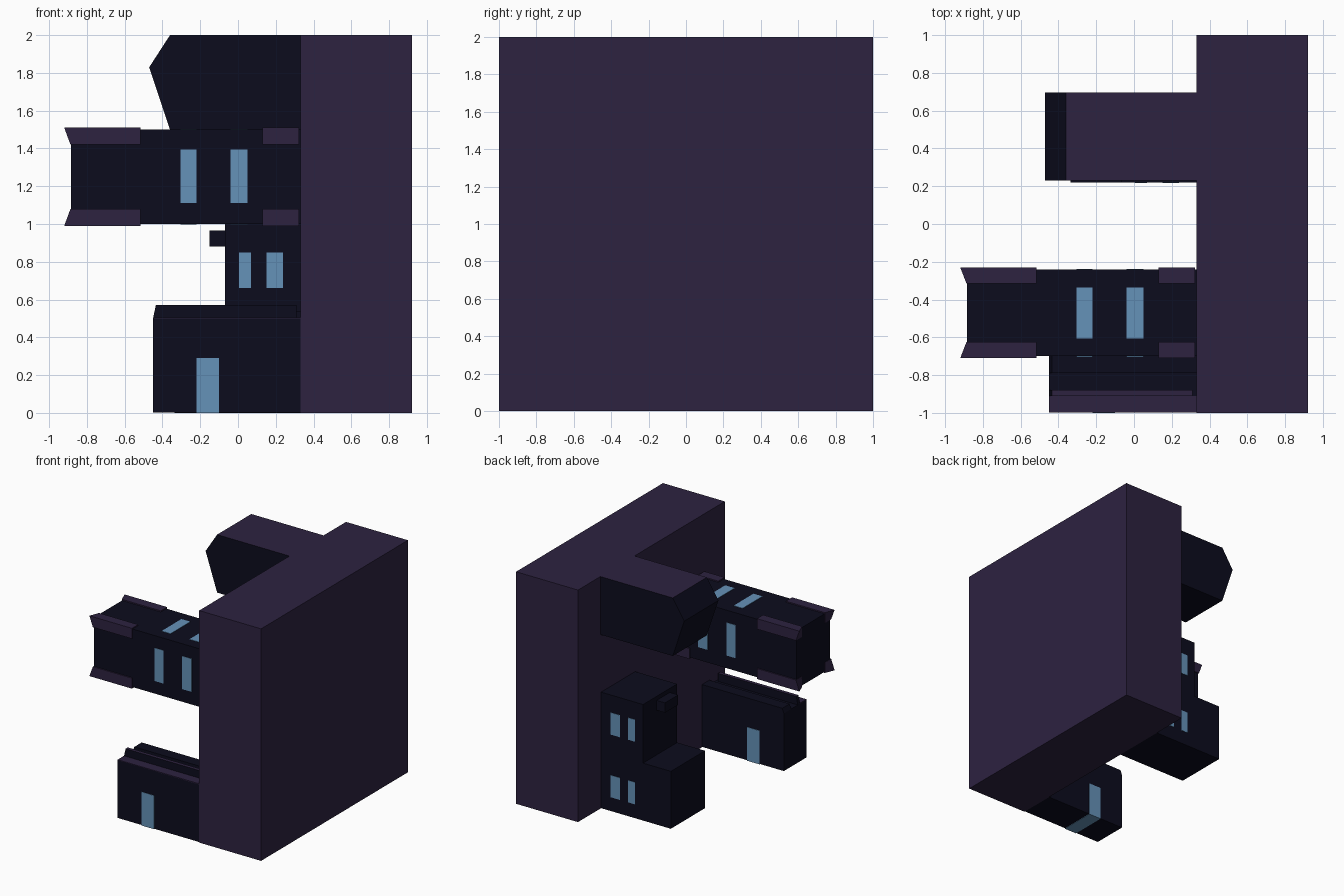
import bpy
import bmesh
from mathutils import Vector

cube = bpy.data.objects.get("Cube")
if cube:
    bpy.data.objects.remove(cube, do_unlink=True)


def material(name, rgb):
    m = bpy.data.materials.new(name)
    m.use_nodes = True
    m.diffuse_color = (*rgb, 1)
    m.node_tree.nodes["Principled BSDF"].inputs["Base Color"].default_value = (*rgb, 1)
    return m


NAVY = material("dark navy", (0.0036, 0.0036, 0.0125))
PURPLE = material("dusk purple", (0.026, 0.016, 0.051))
BLUE = material("window blue", (0.13, 0.287, 0.479))


def finish(name, bm, *mats):
    bmesh.ops.recalc_face_normals(bm, faces=bm.faces)
    mesh = bpy.data.meshes.new(name)
    for m in mats:
        mesh.materials.append(m)
    bm.to_mesh(mesh)
    bm.free()
    obj = bpy.data.objects.new(name, mesh)
    bpy.context.collection.objects.link(obj)
    return obj


def box(name, x, y, z, mat):
    bm = bmesh.new()
    bmesh.ops.create_cube(bm, size=1)
    for v in bm.verts:
        v.co = Vector([r[0] if c < 0 else r[1] for c, r in zip(v.co, (x, y, z))])
    return finish(name, bm, mat)


def prism(name, profile, y, *mats):
    """Extrude an x-z profile along y; level top faces take the second colour."""
    bm = bmesh.new()
    face = bm.faces.new([bm.verts.new((px, y[0], pz)) for px, pz in profile])
    ext = bmesh.ops.extrude_face_region(bm, geom=[face])["geom"]
    for v in ext:
        if isinstance(v, bmesh.types.BMVert):
            v.co.y = y[1]
    bmesh.ops.recalc_face_normals(bm, faces=bm.faces)
    if len(mats) > 1:
        for f in bm.faces:
            f.material_index = int(f.normal.z > 0.9)
    return finish(name, bm, *mats)


# Main slab
WALL = 0.33
box("main_slab", (WALL, 0.92), (-1, 1), (0, 2), PURPLE)

# Upper beam with pointed end
prism("upper_beam", [(WALL, 1.5), (-0.36, 1.5), (-0.47, 1.83), (-0.36, 2), (WALL, 2)],
      (0.23, 0.695), NAVY, PURPLE)

# Suspended walkway, with windows wrapping all four sides
CY, CZ = -0.47, 1.25
box("walkway", (-0.885, WALL), (CY - 0.23, CY + 0.23), (CZ - 0.25, CZ + 0.25), NAVY)
for i, x in enumerate([(-0.305, -0.22), (-0.04, 0.05)]):
    box(f"walkway_side_window_{i}", x, (CY - 0.233, CY + 0.233), (1.11, 1.395), BLUE)
    box(f"walkway_top_window_{i}", x, (CY - 0.135, CY + 0.135), (CZ - 0.253, CZ + 0.253), BLUE)


def corner_trim(name, sy, sz, x0, x1, flare):
    """Square corner rail whose outer edge reaches further at the free end."""
    bm = bmesh.new()
    bmesh.ops.create_cube(bm, size=1)
    for v in bm.verts:
        outer_y, outer_z = v.co.y > 0, v.co.z > 0
        x = x1 if v.co.x > 0 else x0 - (flare if outer_y and outer_z else 0)
        v.co = (x, CY + sy * (0.24 if outer_y else 0.155),
                CZ + sz * (0.26 if outer_z else 0.17))
    return finish(name, bm, PURPLE)


for sy, side in ((-1, "front"), (1, "back")):
    for sz, level in ((-1, "lower"), (1, "upper")):
        corner_trim(f"{side}_{level}_end_trim", sy, sz, -0.887, -0.515, 0.033)
        corner_trim(f"{side}_{level}_wall_trim", sy, sz, 0.13, 0.322, 0)

# Low front building with a roof ledge, parapets and a door through it
box("front_building", (-0.45, WALL), (-0.997, -0.69), (0.003, 0.5), NAVY)
box("front_ledge", (-0.45, WALL), (-0.997, -0.91), (0.498, 0.505), PURPLE)
prism("front_parapet", [(-0.45, 0.5), (-0.435, 0.57), (0.31, 0.57), (0.31, 0.5)],
      (-0.91, -0.88), NAVY, PURPLE)
prism("rear_parapet", [(-0.45, 0.5), (-0.435, 0.54), (WALL, 0.54), (WALL, 0.5)],
      (-0.79, -0.69), NAVY)
box("front_building_door", (-0.22, -0.10), (-1, -0.687), (0, 0.29), BLUE)

# Rear tower: low wing, tall part, vent and two rows of windows
TY = (0.22, 0.685)
box("tower_wing", (-0.335, WALL), TY, (0, 0.495), NAVY)
box("tower", (-0.07, WALL), TY, (0.4, 1.0), NAVY)
box("tower_vent", (-0.15, -0.06), (0.32, 0.5), (0.88, 0.965), NAVY)
for i, x in enumerate([(0.005, 0.07), (0.15, 0.237)]):
    for row, z in (("lower", (0.12, 0.31)), ("upper", (0.66, 0.85))):
        box(f"tower_{row}_window_{i}", x, (TY[0] - 0.003, TY[1] + 0.003), z, BLUE)
